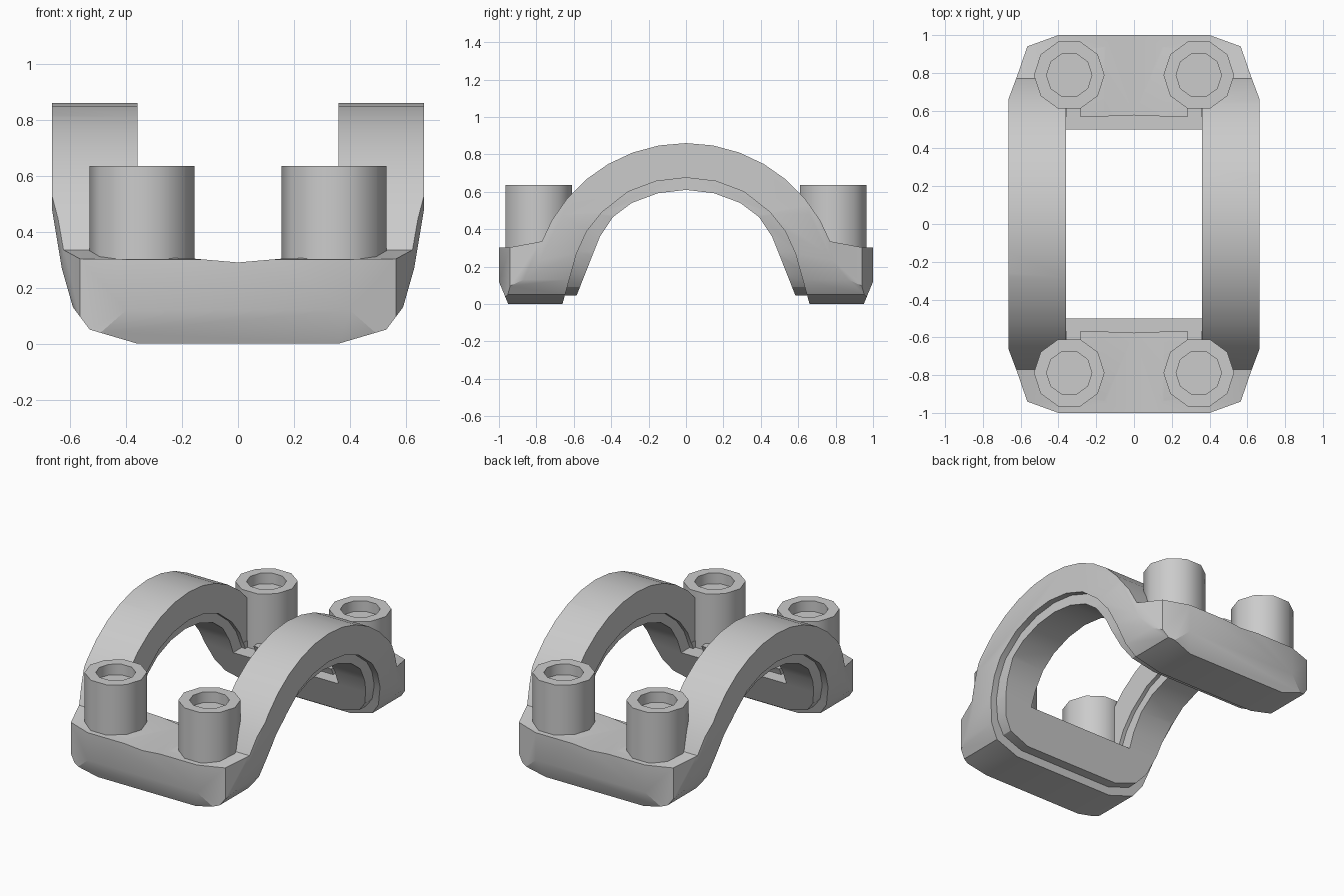
import bpy, bmesh, math

if "Cube" in bpy.data.objects:
    bpy.data.objects.remove(bpy.data.objects["Cube"])


def prism(name, pts, axis, lo, hi):
    """Extrude a 2D outline along x, y or z."""
    place = {'x': lambda a, b, t: (t, a, b),
             'y': lambda a, b, t: (a, t, b),
             'z': lambda a, b, t: (a, b, t)}[axis]
    bm = bmesh.new()
    rings = [[bm.verts.new(place(a, b, t)) for a, b in pts] for t in (lo, hi)]
    n = len(pts)
    for i in range(n):
        j = (i + 1) % n
        bm.faces.new((rings[0][i], rings[0][j], rings[1][j], rings[1][i]))
    for ring in rings:
        bm.faces.new(ring)
    bmesh.ops.recalc_face_normals(bm, faces=bm.faces[:])
    mesh = bpy.data.meshes.new(name)
    bm.to_mesh(mesh)
    bm.free()
    ob = bpy.data.objects.new(name, mesh)
    bpy.context.collection.objects.link(ob)
    return ob


def activate(ob):
    bpy.ops.object.select_all(action='DESELECT')
    ob.select_set(True)
    bpy.context.view_layer.objects.active = ob


def combine(ob, tool, op):
    """Apply a boolean and discard the tool object."""
    mod = ob.modifiers.new(op, 'BOOLEAN')
    mod.operation = op
    mod.solver = 'EXACT'
    mod.object = tool
    activate(ob)
    bpy.ops.object.modifier_apply(modifier=mod.name)
    bpy.data.objects.remove(tool)


def smooth(ob, degrees):
    activate(ob)
    bpy.ops.object.shade_smooth_by_angle(angle=math.radians(degrees))


def mirrored(half):
    """Close a half outline (listed from bottom to top) across the vertical axis."""
    return half + [(-a, b) for a, b in reversed(half) if a > 1e-6]


def box(name, x0, x1, y0, y1, z0, z1):
    return prism(name, [(x0, y0), (x1, y0), (x1, y1), (x0, y1)], 'z', z0, z1)


def ngon(cx, cy, r, n=10):
    return [(cx + r * math.cos(2 * math.pi * i / n),
             cy + r * math.sin(2 * math.pi * i / n)) for i in range(n)]


# Outlines in (y, z): outer shell and the two tunnel curves
arc = [(0.83 * math.sin(math.radians(a)), 0.03 + 0.83 * math.cos(math.radians(a)))
       for a in range(60, -1, -10)]
shell = mirrored([(0.93, -0.05), (1.05, 0.24), (1.05, 0.30), (0.94, 0.303), (0.77, 0.335)] + arc)
tunnel = mirrored([(0.675, -0.05), (0.655, 0.02), (0.585, 0.27), (0.53, 0.39), (0.45, 0.49),
                   (0.31, 0.60), (0.16, 0.656), (0, 0.675)])
seat = mirrored([(0.70, 0.045), (0.61, 0.28), (0.47, 0.51), (0.32, 0.625), (0.16, 0.68), (0, 0.70)])
bore = mirrored([(0.62, -0.05), (0.585, 0.045), (0.50, 0.26), (0.46, 0.36), (0.39, 0.465),
                 (0.29, 0.54), (0.15, 0.592), (0, 0.61)])

# Outlines in (x, z) for the rounded lower sides, and in (x, y) for the plan
side_half = [(0.36, 0.0), (0.53, 0.05), (0.59, 0.13), (0.63, 0.27), (0.665, 0.48), (0.665, 1.0)]
lip_half = [(0.34, 0.045), (0.49, 0.09), (0.55, 0.16), (0.59, 0.28), (0.625, 0.48), (0.625, 1.0)]
plan_half = [(0.40, -1.0), (0.565, -0.94), (0.62, -0.78), (0.665, -0.66)]
plan_half += [(x, -y) for x, y in reversed(plan_half)]

# Yoke body: two end bars joined by two arches
body = prism("yoke_body", shell, 'x', -0.75, 0.75)
combine(body, prism("side_clip", mirrored(side_half), 'y', -1.3, 1.3), 'INTERSECT')
combine(body, prism("plan_clip", mirrored(plan_half), 'z', -0.3, 1.3), 'INTERSECT')
combine(body, prism("window", [(-0.36, 0.308), (-0.16, 0.304), (0, 0.29), (0.16, 0.304),
                               (0.36, 0.308), (0.36, 1.2), (-0.36, 1.2)], 'y', -1.4, 1.4), 'DIFFERENCE')
combine(body, prism("tunnel", tunnel, 'x', -1, 1), 'DIFFERENCE')

# Small notches at the window corners
for sx in (-1, 1):
    for sy in (-1, 1):
        xs = sorted((sx * 0.285, sx * 0.358))
        ys = sorted((sy * 0.45, sy * 0.612))
        combine(body, box("notch", *xs, *ys, 0.24, 0.34), 'DIFFERENCE')
smooth(body, 28)

# Inner lip: recessed liner that follows the underside
lip = prism("inner_lip", seat, 'x', -0.75, 0.75)
combine(lip, prism("lip_clip", mirrored(lip_half), 'y', -1.3, 1.3), 'INTERSECT')
combine(lip, prism("bore", bore, 'x', -1, 1), 'DIFFERENCE')
combine(lip, box("lip_window", -0.385, 0.385, -1.2, 1.2, 0.262, 1.2), 'DIFFERENCE')
smooth(lip, 28)

# Four bolt bosses with shallow sockets
for sx, side in ((-1, "left"), (1, "right")):
    for sy, end in ((-1, "front"), (1, "back")):
        cx, cy = sx * 0.343, sy * 0.788
        boss = prism(f"bolt_boss_{end}_{side}", ngon(cx, cy, 0.187), 'z', 0.26, 0.635)
        combine(boss, prism("socket", ngon(cx, cy, 0.12), 'z', 0.565, 0.8), 'DIFFERENCE')
        smooth(boss, 40)
